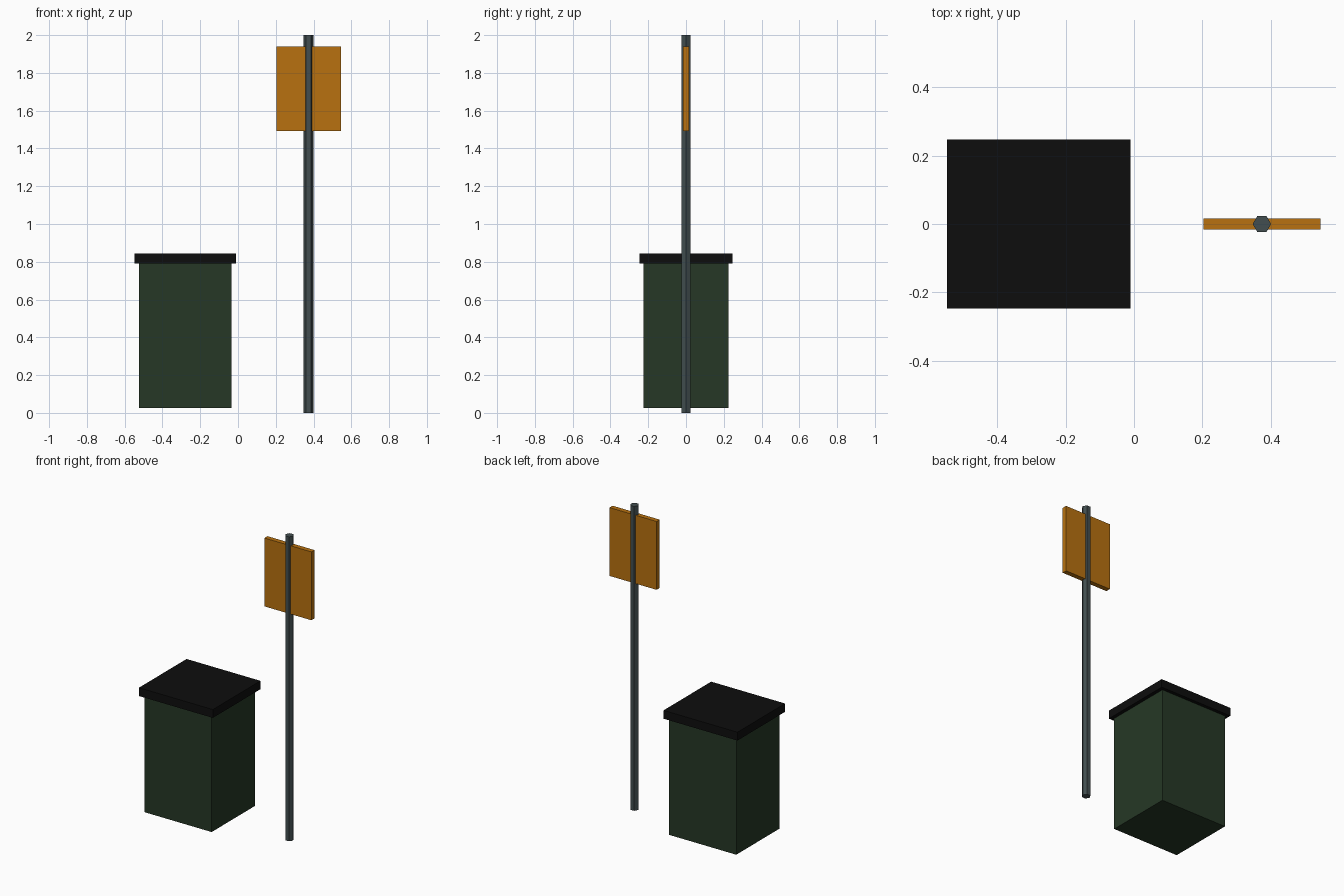
import bpy
import math

if "Cube" in bpy.data.objects:
    bpy.data.objects.remove(bpy.data.objects["Cube"])


def material(name, rgb):
    m = bpy.data.materials.new(name)
    m.diffuse_color = (*rgb, 1.0)
    m.use_nodes = True
    m.node_tree.nodes["Principled BSDF"].inputs["Base Color"].default_value = m.diffuse_color
    return m


def box(name, x, y, z, mat):
    """Box spanning the given (min, max) ranges."""
    bpy.ops.mesh.primitive_cube_add(size=1, location=[(a + b) / 2 for a, b in (x, y, z)])
    ob = bpy.context.object
    ob.name = name
    ob.scale = [b - a for a, b in (x, y, z)]
    bpy.ops.object.transform_apply(location=False, rotation=False, scale=True)
    ob.data.materials.append(mat)
    return ob


green = material("dark green", (0.019, 0.039, 0.019))
black = material("black", (0.0043, 0.0043, 0.0043))
orange = material("amber", (0.48, 0.167, 0.005))
steel = material("grey steel", (0.055, 0.076, 0.08))

# Litter bin with overhanging lid
box("bin_body", (-0.523, -0.034), (-0.225, 0.225), (0.025, 0.79), green)
box("bin_lid", (-0.547, -0.01), (-0.247, 0.247), (0.79, 0.845), black)

# Six-sided post, corners pointing along x
bpy.ops.mesh.primitive_cylinder_add(vertices=6, radius=0.027, depth=2.0,
                                    location=(0.374, 0, 1.0),
                                    rotation=(0, 0, math.radians(30)))
post = bpy.context.object
post.name = "sign_post"
post.data.materials.append(steel)

# Sign panel threaded by the post
box("sign_panel", (0.203, 0.545), (-0.016, 0.016), (1.492, 1.941), orange)
